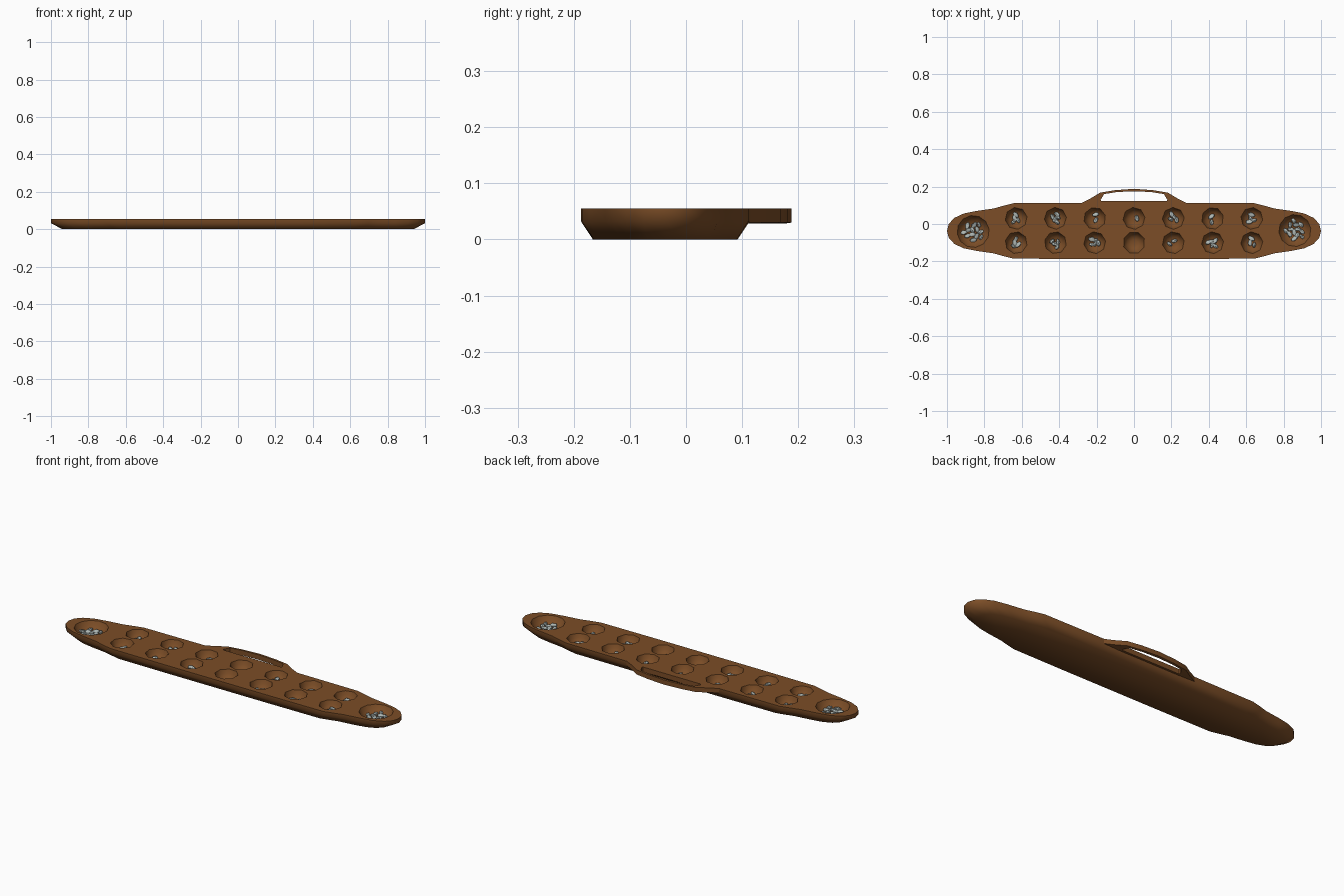
import bpy, bmesh, math, random
from mathutils import Vector, Matrix

random.seed(4)
if "Cube" in bpy.data.objects:
    bpy.data.objects.remove(bpy.data.objects["Cube"])

TOP, EDGE, MID_Y = 0.055, 0.032, -0.037


def material(name, rgb):
    m = bpy.data.materials.new(name)
    m.use_nodes = True
    m.diffuse_color = (*rgb, 1)
    m.node_tree.nodes["Principled BSDF"].inputs["Base Color"].default_value = (*rgb, 1)
    return m


wood = material("brown wood", (0.2, 0.075, 0.02))
stone = material("grey stone", (0.42, 0.47, 0.45))


def finish(bm, name, mat, angle):
    bmesh.ops.recalc_face_normals(bm, faces=bm.faces)
    mesh = bpy.data.meshes.new(name)
    bm.to_mesh(mesh)
    bm.free()
    mesh.materials.append(mat)
    ob = bpy.data.objects.new(name, mesh)
    bpy.context.collection.objects.link(ob)
    bpy.ops.object.select_all(action="DESELECT")
    ob.select_set(True)
    bpy.context.view_layer.objects.active = ob
    bpy.ops.object.shade_smooth_by_angle(angle=math.radians(angle))
    return ob


def ring(bm, points):
    return [bm.verts.new(p) for p in points]


def bridge(bm, a, b):
    n = len(a)
    for i in range(n):
        bm.faces.new((a[i], a[(i + 1) % n], b[(i + 1) % n], b[i]))


# Board outline: one quarter, mirrored into a closed loop
quarter = [(1.0, 0.0), (0.99, 0.038), (0.96, 0.07), (0.91, 0.093), (0.84, 0.107),
           (0.75, 0.12), (0.70, 0.134), (0.645, 0.148), (0.3, 0.15)]
half = quarter + [(-x, y) for x, y in reversed(quarter)]
outline = half + [(x, -y) for x, y in reversed(half[1:-1])]

# Pits: x, y, radius, number of stones
columns = [-0.63, -0.42, -0.21, 0.0, 0.21, 0.42, 0.63]
pits = [(x, 0.03, 0.059, n) for x, n in zip(columns, (4, 5, 2, 1, 4, 2, 4))]
pits += [(x, -0.1, 0.059, n) for x, n in zip(columns, (4, 4, 5, 0, 2, 5, 3))]
pits += [(-0.86, -0.04, 0.086, 13), (0.86, -0.035, 0.086, 13)]

# Board with a chamfered underside
bm = bmesh.new()
loops = []
for z, sx, sy in ((TOP, 1, 1), (EDGE, 1, 1), (0, 0.94, 0.86)):
    loops.append(ring(bm, [(x * sx, MID_Y + y * sy, z) for x, y in outline]))
bridge(bm, loops[0], loops[1])
bridge(bm, loops[1], loops[2])
bm.faces.new(loops[2])

# Faceted bowls sunk in the board
rims = [loops[0]]
for px, py, r, count in pits:
    sides = 12 if r > 0.07 else 8
    turn = random.uniform(0, 0.7)
    bowl = []
    for f, z in ((1, TOP), (0.87, 0.034), (0.62, 0.017), (0.3, 0.011)):
        bowl.append(ring(bm, [(px + r * f * math.cos(turn + math.tau * i / sides),
                               py + r * f * math.sin(turn + math.tau * i / sides), z)
                              for i in range(sides)]))
    for a, b in zip(bowl, bowl[1:]):
        bridge(bm, a, b)
    bm.faces.new(bowl[-1])
    rims.append(bowl[0])

# Top surface around the bowls
edges = [bm.edges.get((a, b)) for loop in rims for a, b in zip(loop, loop[1:] + loop[:1])]
bmesh.ops.triangle_fill(bm, edges=edges, use_beauty=True, normal=(0, 0, 1))
finish(bm, "board", wood, 62)

# Carrying handle on the back edge: outer and inner path swept in a flat loop
outer = [(0.29, 0.108), (0.235, 0.135), (0.18, 0.168), (0.1, 0.181), (0, 0.188)]
inner = [(0.17, 0.108), (0.178, 0.13), (0.16, 0.16), (0.09, 0.171), (0, 0.175)]


def mirrored(path):
    return path + [(-x, y) for x, y in reversed(path[:-1])]


bm = bmesh.new()
sections = []
for (ox, oy), (ix, iy) in zip(mirrored(outer), mirrored(inner)):
    sections.append(ring(bm, [(ox, oy, TOP), (ix, iy, TOP), (ix, iy, 0.028), (ox, oy, 0.03)]))
for a, b in zip(sections, sections[1:]):
    bridge(bm, a, b)
bm.faces.new(sections[0])
bm.faces.new(sections[-1])
finish(bm, "handle", wood, 40)

# Raised strip closing the lower side of the handle opening
bm = bmesh.new()
base = [(-0.2, 0.108), (0.2, 0.108), (0.178, 0.122), (-0.178, 0.122)]
low = ring(bm, [(x, y, 0.028) for x, y in base])
high = ring(bm, [(x, y, TOP) for x, y in base])
bridge(bm, low, high)
bm.faces.new(low)
bm.faces.new(high)
finish(bm, "handle_base", wood, 30)

# Loose stones heaped in the bowls
bm = bmesh.new()
for px, py, r, count in pits:
    spread = 0.62 * r if r > 0.07 else 0.42 * r
    for i in range(count):
        a = i * 2.4 + px * 5
        d = spread * math.sqrt((i + 0.4) / count)
        size = random.uniform(0.85, 1.15)
        place = Matrix.Translation((px + d * math.cos(a), py + d * math.sin(a),
                                    0.021 + 0.012 * (d / r) ** 2))
        spin = Matrix.Rotation(random.uniform(0, math.tau), 4, "Z") @ \
            Matrix.Rotation(random.uniform(-0.4, 0.4), 4, "X")
        shape = Matrix.Diagonal((0.019 * size, 0.012 * size, 0.009, 1))
        bmesh.ops.create_icosphere(bm, subdivisions=1, radius=1, matrix=place @ spin @ shape)
finish(bm, "stones", stone, 30)
